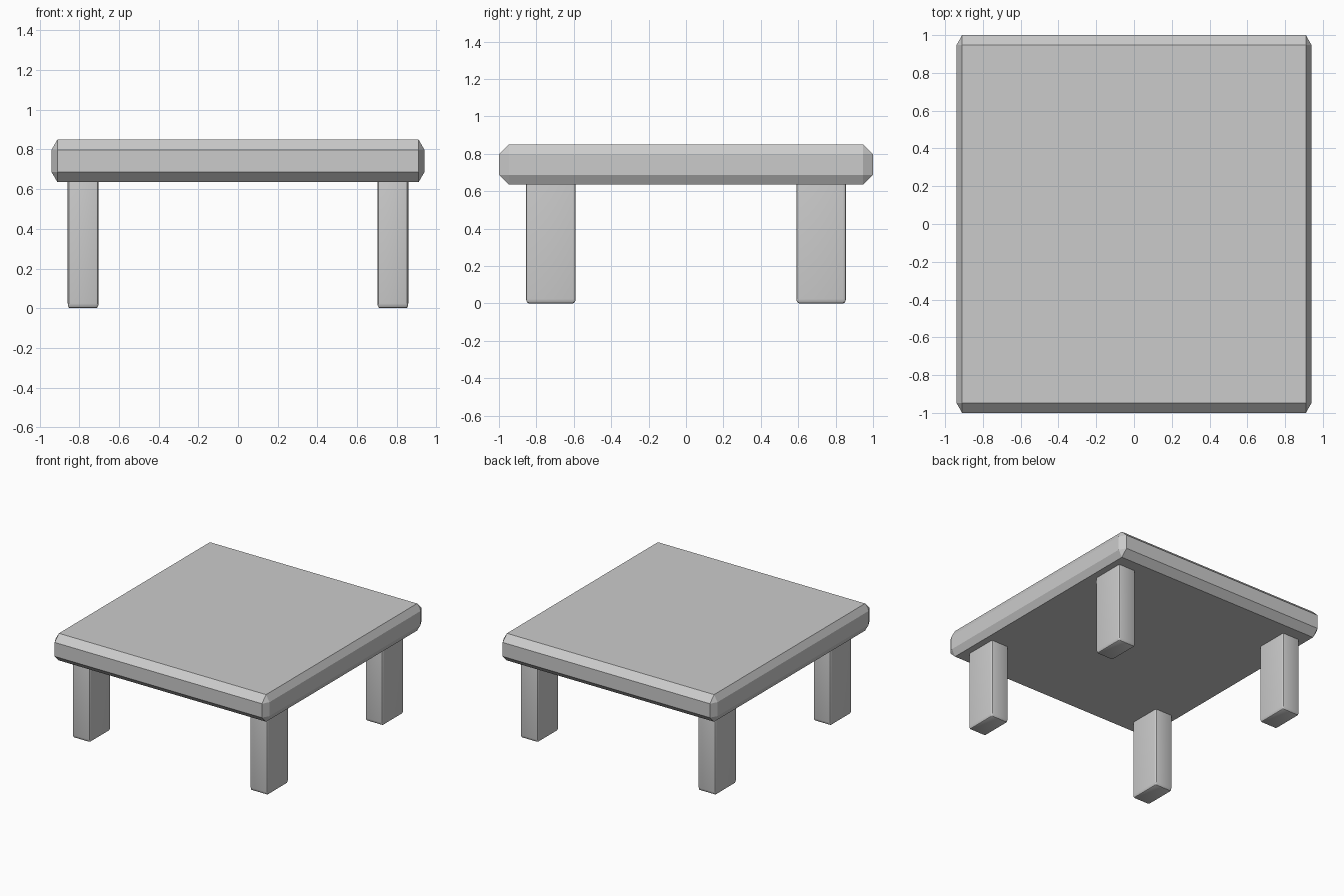
import bpy
import bmesh

if "Cube" in bpy.data.objects:
    bpy.data.objects.remove(bpy.data.objects["Cube"])


def bevelled_box(name, lo, hi, inset, segments):
    """Box from lo to hi whose edge bevel has a separate inset per axis."""
    size = [(h - l) / i for l, h, i in zip(lo, hi, inset)]
    bm = bmesh.new()
    bmesh.ops.create_cube(bm, size=1)
    bmesh.ops.scale(bm, vec=size, verts=bm.verts)
    bmesh.ops.bevel(bm, geom=bm.edges[:], offset=1, offset_type='OFFSET',
                    segments=segments, profile=0.5, affect='EDGES')
    bmesh.ops.scale(bm, vec=inset, verts=bm.verts)
    bmesh.ops.translate(bm, vec=[(l + h) / 2 for l, h in zip(lo, hi)], verts=bm.verts)
    mesh = bpy.data.meshes.new(name)
    bm.to_mesh(mesh)
    bm.free()
    obj = bpy.data.objects.new(name, mesh)
    bpy.context.collection.objects.link(obj)
    return obj


# Table top: flat single-step chamfer
bevelled_box("table_top", (-0.94, -1.0, 0.635), (0.94, 1.0, 0.85),
             (0.03, 0.053, 0.052), 1)

# Four legs with small rounded edges, tops sunk slightly into the table top
for side, sx in (("left", -1), ("right", 1)):
    for end, sy in (("front", -1), ("back", 1)):
        xs = sorted((sx * 0.703, sx * 0.858))
        ys = sorted((sy * 0.59, sy * 0.855))
        leg = bevelled_box(f"{end}_{side}_leg", (xs[0], ys[0], 0.0),
                           (xs[1], ys[1], 0.66), (0.012, 0.016, 0.024), 3)
        bpy.ops.object.select_all(action='DESELECT')
        leg.select_set(True)
        bpy.context.view_layer.objects.active = leg
        bpy.ops.object.shade_smooth_by_angle()
